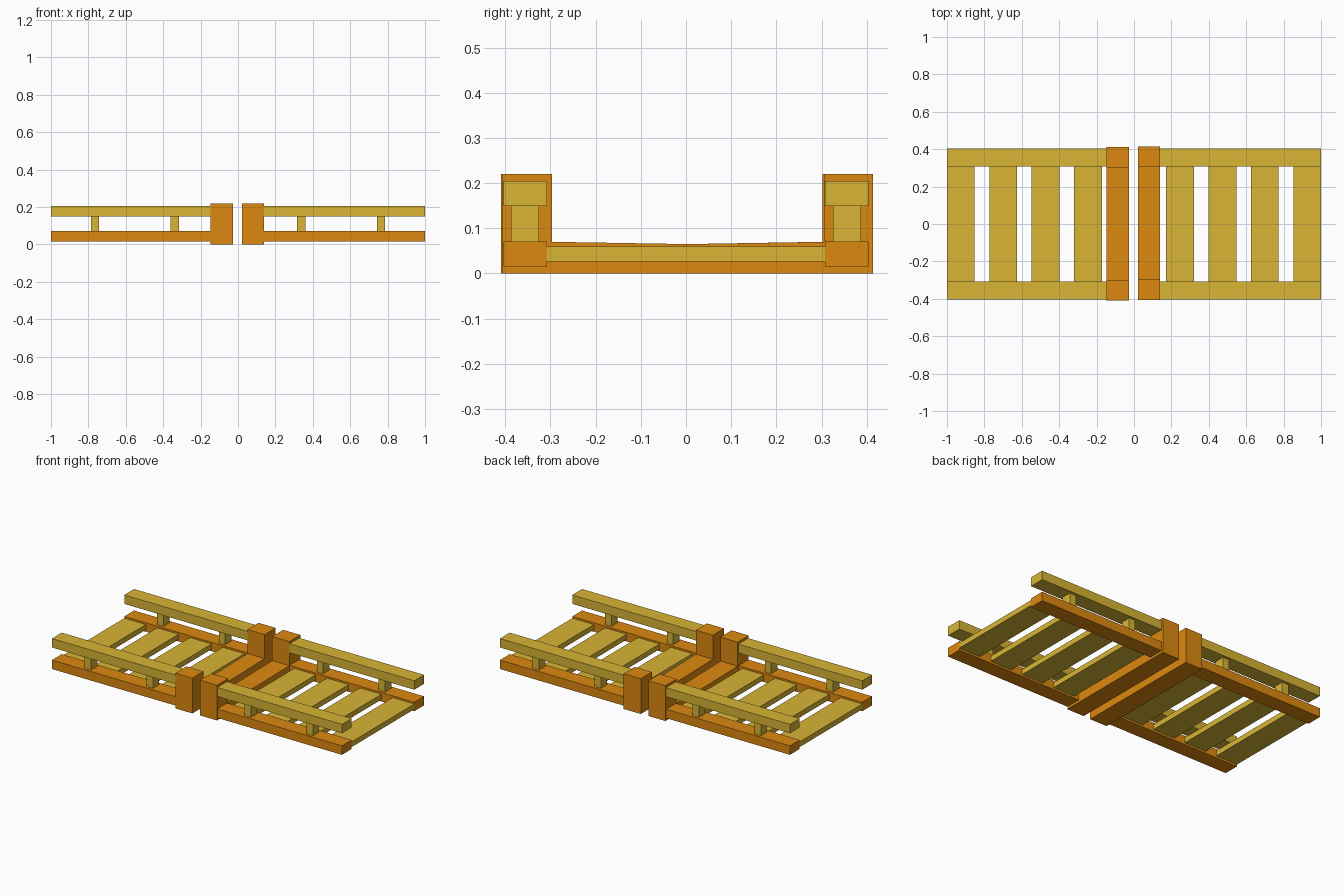
import bpy

if "Cube" in bpy.data.objects:
    bpy.data.objects.remove(bpy.data.objects["Cube"])


def material(name, color):
    m = bpy.data.materials.new(name)
    m.diffuse_color = color
    m.use_nodes = True
    m.node_tree.nodes["Principled BSDF"].inputs["Base Color"].default_value = m.diffuse_color
    return m


ORANGE = material("orange_wood", (0.72, 0.25, 0.005, 1))
YELLOW = material("yellow_wood", (0.69, 0.46, 0.035, 1))


def add_mesh(name, verts, faces, mat):
    me = bpy.data.meshes.new(name)
    me.from_pydata(verts, [], faces)
    me.materials.append(mat)
    ob = bpy.data.objects.new(name, me)
    bpy.context.collection.objects.link(ob)
    return ob


def extrude_x(name, profile, x0, x1, mat):
    """Extrude a counter-clockwise (y, z) profile along x."""
    n = len(profile)
    verts = [(x, y, z) for x in (x0, x1) for y, z in profile]
    faces = [tuple(reversed(range(n))), tuple(range(n, 2 * n))]
    faces += [(i, (i + 1) % n, (i + 1) % n + n, i + n) for i in range(n)]
    return add_mesh(name, verts, faces, mat)


def box(name, x, y, z, mat):
    (y0, y1), (z0, z1) = sorted(y), z
    profile = [(y0, z0), (y1, z0), (y1, z1), (y0, z1)]
    return extrude_x(name, profile, min(x), max(x), mat)


# Two U-shaped centre frames with a slightly dished crossbeam
def centre_frame(name, x0, x1, dy):
    profile = [(-0.41, 0), (0.41, 0), (0.41, 0.22), (0.301, 0.22),
               (0.301, 0.07), (0, 0.065), (-0.301, 0.07),
               (-0.301, 0.22), (-0.41, 0.22)]
    extrude_x(name, [(y + dy, z) for y, z in profile], x0, x1, ORANGE)


centre_frame("left_centre_frame", -0.146, -0.028, 0.001)
centre_frame("right_centre_frame", 0.022, 0.14, 0.004)

for sx, half in ((-1, "left"), (1, "right")):
    for sy, side in ((-1, "front"), (1, "back")):
        tag = f"{half}_{side}"
        # Lower and upper side rails, ending inside the centre frame
        rail_x, rail_y = (sx * 0.12, sx), (sy * 0.308, sy * 0.404)
        box(f"{tag}_lower_rail", rail_x, rail_y, (0.015, 0.071), ORANGE)
        box(f"{tag}_upper_rail", rail_x, rail_y, (0.149, 0.205), YELLOW)
        # Short posts between the rails
        for px in (0.338, 0.765):
            box(f"{tag}_post", (sx * px - 0.022, sx * px + 0.022),
                (sy * 0.325, sy * 0.387), (0.071, 0.149), YELLOW)
    # Floor slats
    for i in range(4):
        x = 0.172 + i * 0.2265
        box(f"{half}_floor_slat", (sx * x, sx * (x + 0.1485)),
            (-0.308, 0.308), (0.027, 0.06), YELLOW)
